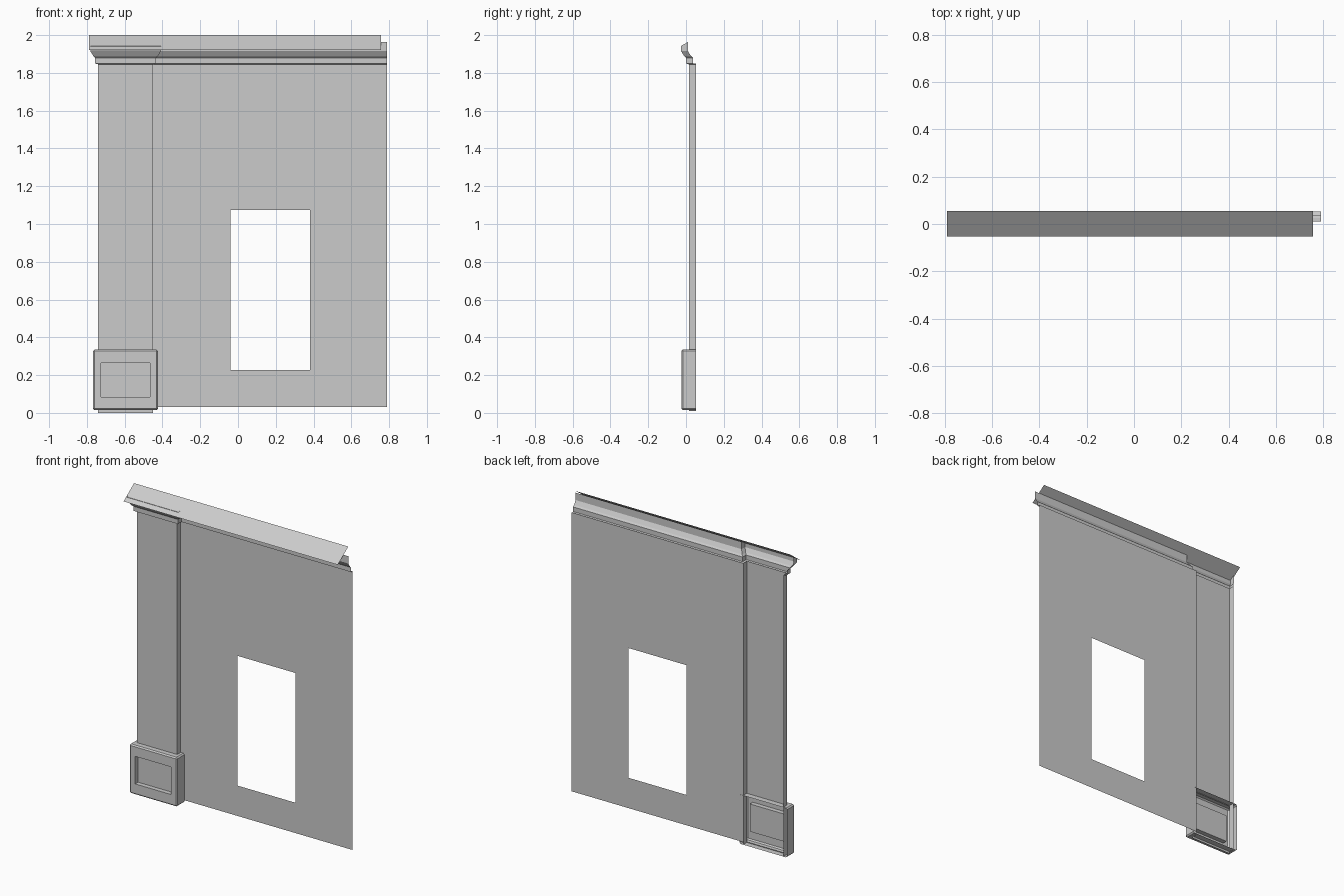
import bpy, bmesh

cube = bpy.data.objects.get("Cube")
if cube:
    bpy.data.objects.remove(cube, do_unlink=True)

GREY = (0.6, 0.6, 0.6, 1)
stone = bpy.data.materials.new("grey stone")
stone.use_nodes = True
stone.diffuse_color = GREY
stone.node_tree.nodes["Principled BSDF"].inputs["Base Color"].default_value = GREY


def finish(name, bm):
    mesh = bpy.data.meshes.new(name)
    bm.to_mesh(mesh)
    bm.free()
    mesh.materials.append(stone)
    obj = bpy.data.objects.new(name, mesh)
    bpy.context.collection.objects.link(obj)
    return obj


def loft(name, rows):
    """Join neighbouring rows of points with quads."""
    bm = bmesh.new()
    grid = [[bm.verts.new(p) for p in row] for row in rows]
    for a, b in zip(grid, grid[1:]):
        for i in range(len(a) - 1):
            bm.faces.new((a[i], a[i + 1], b[i + 1], b[i]))
    return finish(name, bm)


WALL_Y, PIER_Y = 0.052, 0.016
PIER_L, PIER_R, END = -0.74, -0.45, 0.79

# Wall sheet with a window opening
bm = bmesh.new()
xs, zs = (PIER_R, -0.04, 0.38, END), (0.03, 0.228, 1.075, 1.85)
grid = [[bm.verts.new((x, WALL_Y, z)) for x in xs] for z in zs]
for r in range(3):
    for c in range(3):
        if (r, c) != (1, 1):
            bm.faces.new((grid[r][c], grid[r][c + 1], grid[r + 1][c + 1], grid[r + 1][c]))
finish("wall", bm)

# Hollow pilaster: front sheet stops at the plinth, sides run to the ground
loft("pilaster_front", [[(x, PIER_Y, z) for x in (PIER_L, PIER_R)] for z in (0.33, 1.85)])
for name, x in (("pilaster_right_side", PIER_L), ("pilaster_left_side", PIER_R)):
    loft(name, [[(x, WALL_Y, z), (x, PIER_Y, z)] for z in (0.01, 1.85)])
loft("pilaster_foot", [[(x, PIER_Y, z) for x in (PIER_L, PIER_R)] for z in (0, 0.018)])

# Plinth: open-backed box with softened edges and a sunken front panel
bm = bmesh.new()
bmesh.ops.create_cube(bm, size=1)
lo, hi = (-0.768, -0.025, 0.014), (-0.424, 0.054, 0.335)
for v in bm.verts:
    v.co = [(a + b) / 2 + c * (b - a) for a, b, c in zip(lo, hi, v.co)]
bm.normal_update()
back = [f for f in bm.faces if f.normal.y > 0.9]
bmesh.ops.delete(bm, geom=back, context="FACES_ONLY")
edges = [e for e in bm.edges if len(e.link_faces) == 2]
bmesh.ops.bevel(bm, geom=edges, offset=0.008, segments=1, affect="EDGES", clamp_overlap=True)
bm.normal_update()
front = max((f for f in bm.faces if f.normal.y < -0.9), key=lambda f: f.calc_area())
bmesh.ops.inset_region(bm, faces=[front], thickness=0.03)
for v in front.verts:
    v.co.x = -0.725 if v.co.x < -0.6 else -0.465
    v.co.z = 0.085 if v.co.z < 0.17 else 0.265
panel = bmesh.ops.extrude_discrete_faces(bm, faces=[front])["faces"]
for v in panel[0].verts:
    v.co.y += 0.03
finish("plinth", bm)

# Cornice moulding breaking forward around the pilaster: (projection, height)
profile = [(0, 1.845), (0.016, 1.85), (0.016, 1.88), (0.026, 1.89), (0.042, 1.915)]


def break_path(d, z, z_pier):
    return [(END, WALL_Y - d, z), (PIER_R + d, WALL_Y - d, z),
            (PIER_R + d, PIER_Y - d, z_pier), (PIER_L - d, PIER_Y - d, z_pier),
            (PIER_L - d, WALL_Y - d, z)]


rows = [break_path(d, z, z) for d, z in profile]
rows.append(break_path(0.042, 1.963, 1.943))
loft("cornice", rows)

# Sloping roof sheet over the cornice
loft("roof_strip", [[(x, y, z) for x in (-0.79, 0.757)]
                    for y, z in ((-0.052, 1.922), (0.056, 2.0))])
